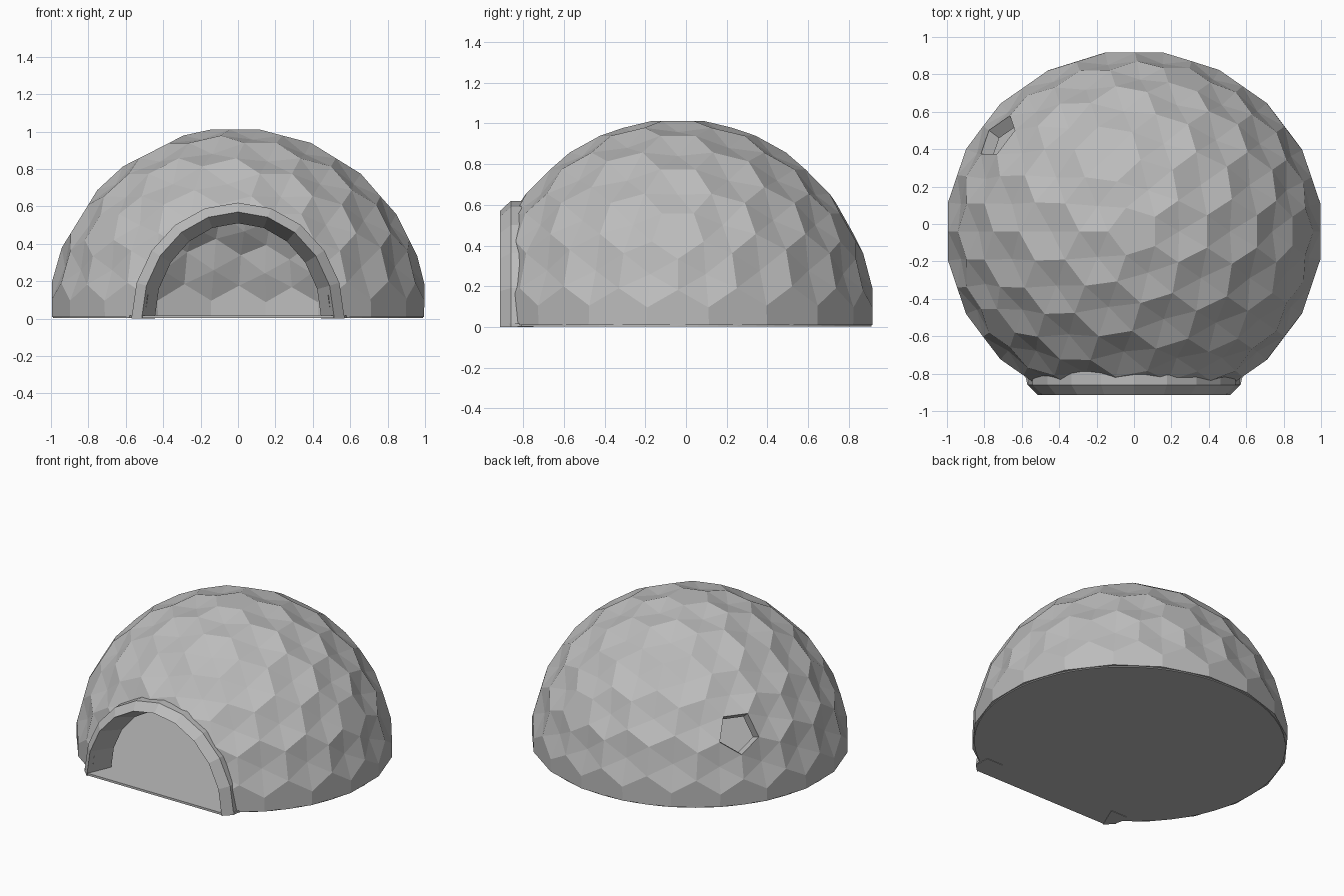
import bpy, bmesh, math
from mathutils import Vector

if "Cube" in bpy.data.objects:
    bpy.data.objects.remove(bpy.data.objects["Cube"])

CENTRE = Vector((0, -0.04, 0.01))
DEPTH = 0.96        # the dome is slightly shallower than wide
RADIUS = 1.012
ARCH_SEGMENTS = 10

grey = bpy.data.materials.new("snow_grey")
grey.use_nodes = True
grey.diffuse_color = (0.5, 0.5, 0.5, 1)
grey.node_tree.nodes["Principled BSDF"].inputs["Base Color"].default_value = (0.5, 0.5, 0.5, 1)


def make_object(name, bm):
    mesh = bpy.data.meshes.new(name)
    bm.to_mesh(mesh)
    bm.free()
    mesh.materials.append(grey)
    obj = bpy.data.objects.new(name, mesh)
    bpy.context.collection.objects.link(obj)
    return obj


def arch_points(half_width, height, y):
    """Half-ellipse standing on the ground."""
    angles = [math.pi * i / ARCH_SEGMENTS for i in range(ARCH_SEGMENTS + 1)]
    return [(half_width * math.cos(a), y, height * math.sin(a)) for a in angles]


def loft_arches(name, sections, closed):
    """Skin a row of arches; closed joins the last arch to the first."""
    bm = bmesh.new()
    rows = [[bm.verts.new(p) for p in arch_points(*s)] for s in sections]
    count = len(rows)
    for i in range(count if closed else count - 1):
        a, b = rows[i], rows[(i + 1) % count]
        for j in range(ARCH_SEGMENTS):
            bm.faces.new((a[j], a[j + 1], b[j + 1], b[j]))
    if closed:      # feet of the ring
        bm.faces.new([r[0] for r in rows])
        bm.faces.new([r[-1] for r in rows])
    else:           # ends and underside of a solid prism
        bm.faces.new(rows[0])
        bm.faces.new(rows[-1])
        bm.faces.new((rows[0][0], rows[0][-1], rows[-1][-1], rows[-1][0]))
    bmesh.ops.recalc_face_normals(bm, faces=bm.faces)
    return make_object(name, bm)


# Dome: six- and five-sided blocks centred on the points of a geodesic ball
ball = bmesh.new()
bmesh.ops.create_icosphere(ball, subdivisions=3, radius=1)
bm = bmesh.new()
corner = {f: bm.verts.new(f.calc_center_median().normalized() * RADIUS)
          for f in ball.faces if f.calc_center_median().z > -0.3}
for v in ball.verts:
    n = v.co.normalized()
    if n.z < -0.05:
        continue
    side = n.orthogonal().normalized()
    up = n.cross(side)
    around = sorted(v.link_faces, key=lambda f: math.atan2(
        f.calc_center_median().dot(up), f.calc_center_median().dot(side)))
    ring = [corner[f] for f in around]
    is_pentagon = len(ring) == 5
    if is_pentagon and n.x < -0.5 and n.y > 0.3 and n.z < 0.8:
        continue                        # open window
    if is_pentagon or n.z < 0.05:
        bm.faces.new(ring)              # flat block
    else:                               # block with a shallow dent
        middle = sum((r.co for r in ring), Vector()) / 6
        hub = bm.verts.new(middle - n * 0.02)
        for i in range(6):
            bm.faces.new((ring[i], ring[(i + 1) % 6], hub))
ball.free()
bmesh.ops.bisect_plane(bm, geom=bm.verts[:] + bm.edges[:] + bm.faces[:],
                       plane_co=(0, 0, 0), plane_no=(0, 0, 1), clear_inner=True)
bmesh.ops.delete(bm, geom=[v for v in bm.verts if not v.link_faces], context='VERTS')
bmesh.ops.scale(bm, vec=(1, DEPTH, 1), verts=bm.verts)
bmesh.ops.translate(bm, vec=CENTRE, verts=bm.verts)
dome = make_object("dome_wall", bm)

# Wall thickness and doorway opening
door_cutter = loft_arches("door_cutter", [(0.5, 0.56, -1.2), (0.5, 0.56, -0.5)], False)
door_cutter.location.z = -0.005
door_cutter.hide_render = True
bpy.context.view_layer.update()
thick = dome.modifiers.new("thickness", 'SOLIDIFY')
thick.thickness = 0.07
thick.offset = -1
cut = dome.modifiers.new("doorway", 'BOOLEAN')
cut.operation = 'DIFFERENCE'
cut.solver = 'EXACT'
cut.object = door_cutter
bpy.context.view_layer.objects.active = dome
for modifier in ("thickness", "doorway"):
    bpy.ops.object.modifier_apply(modifier=modifier)
bpy.data.objects.remove(door_cutter)

# Door surround: chamfered outside, tapering inwards
loft_arches("door_surround", [(0.57, 0.62, -0.75), (0.57, 0.62, -0.86),
                              (0.515, 0.57, -0.914), (0.445, 0.51, -0.75)], True)

# Floor: round slab with a straight front edge under the doorway
bm = bmesh.new()
start = math.radians(-54)
steps = 48
outline = [(0.51, -0.91), (0.57, -0.86)]
for i in range(steps + 1):
    a = start + (math.pi - 2 * start) * i / steps
    outline.append((0.99 * math.cos(a), 0.99 * DEPTH * math.sin(a) + CENTRE.y))
outline += [(-0.57, -0.86), (-0.51, -0.91)]
slab = bm.faces.new([bm.verts.new((x, y, 0.003)) for x, y in outline])
top = bmesh.ops.extrude_face_region(bm, geom=[slab])
bmesh.ops.translate(bm, vec=(0, 0, 0.015),
                    verts=[g for g in top["geom"] if isinstance(g, bmesh.types.BMVert)])
bmesh.ops.recalc_face_normals(bm, faces=bm.faces)
make_object("floor", bm)
